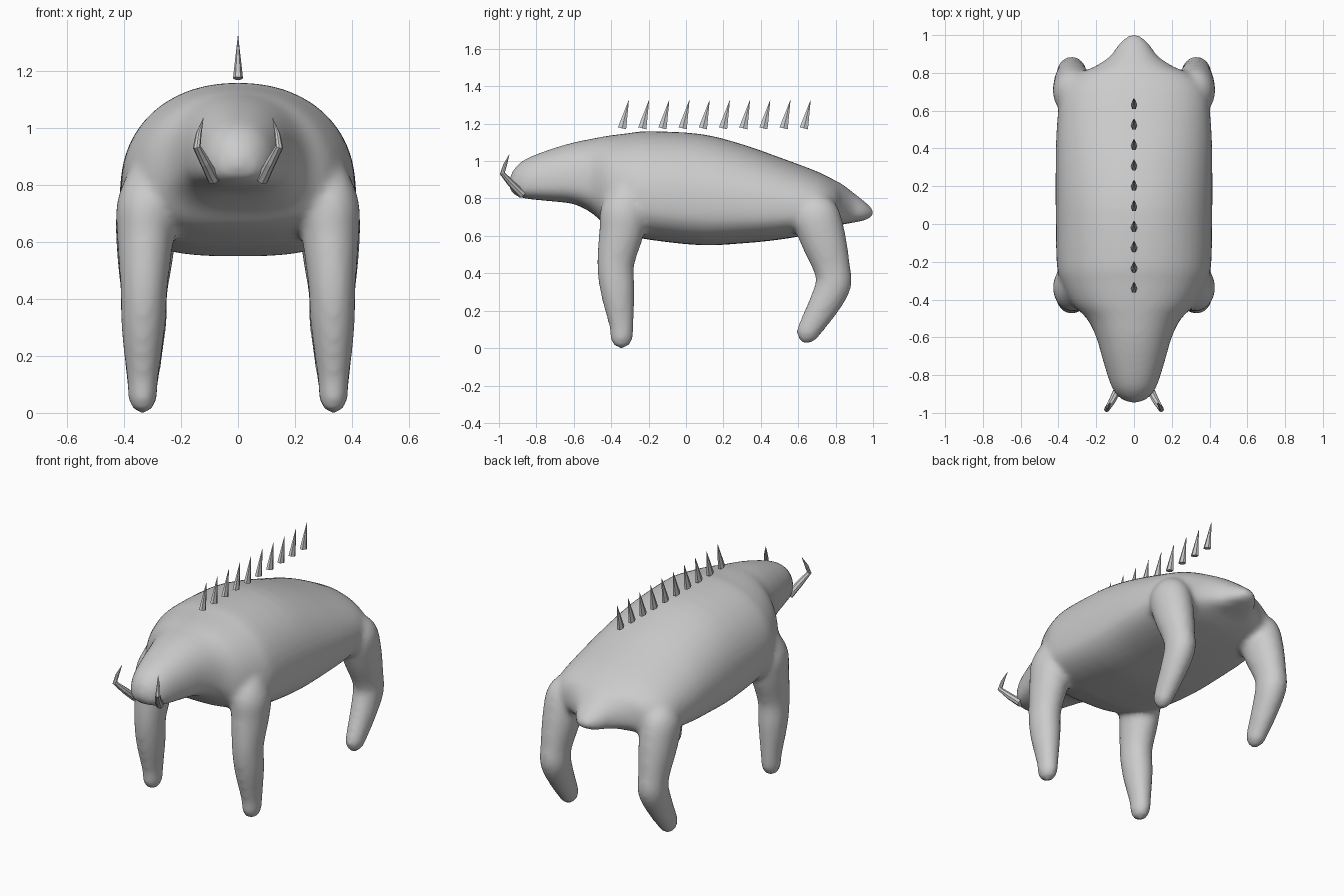
import bpy, bmesh, math
from mathutils import Vector

cube = bpy.data.objects.get("Cube")
if cube:
    bpy.data.objects.remove(cube, do_unlink=True)

GREY = (0.6, 0.6, 0.6, 1)
grey = bpy.data.materials.new("plain grey")
grey.use_nodes = True
grey.diffuse_color = GREY
for node in grey.node_tree.nodes:
    if node.type == 'BSDF_PRINCIPLED':
        node.inputs["Base Color"].default_value = GREY


def resample(rows, steps):
    """Smooth spline through rows of numbers."""
    out = []
    last = len(rows) - 1
    for i in range(last):
        p = [rows[max(0, min(last, i + k))] for k in (-1, 0, 1, 2)]
        for s in range(steps):
            t = s / steps
            out.append([b + t * (c - a) / 2
                        + t * t * (2 * a - 5 * b + 4 * c - d) / 2
                        + t ** 3 * (3 * b - a - 3 * c + d) / 2
                        for a, b, c, d in zip(*p)])
    return out + [list(rows[-1])]


def loft(bm, rings):
    """Skin a list of closed rings and cap both ends."""
    loops = [[bm.verts.new(co) for co in ring] for ring in rings]
    n = len(loops[0])
    for a, b in zip(loops, loops[1:]):
        for i in range(n):
            j = (i + 1) % n
            bm.faces.new((a[i], a[j], b[j], b[i]))
    bm.faces.new(loops[0][::-1])
    bm.faces.new(loops[-1])


def tube(bm, rows, sides, flat=1.0):
    """Tapered tube along (x, y, z, radius) rows."""
    pts = [Vector(r[:3]) for r in rows]
    rings = []
    for i, p in enumerate(pts):
        t = (pts[min(i + 1, len(pts) - 1)] - pts[max(i - 1, 0)]).normalized()
        u = (Vector((1, 0, 0)) - t * t.x).normalized()
        v = t.cross(u)
        r = max(rows[i][3], 0.001)
        angles = [math.tau * k / sides for k in range(sides)]
        rings.append([p + r * (flat * math.cos(a) * u + math.sin(a) * v) for a in angles])
    loft(bm, rings)


def finish(name, bm):
    bmesh.ops.recalc_face_normals(bm, faces=bm.faces[:])
    mesh = bpy.data.meshes.new(name)
    bm.to_mesh(mesh)
    bm.free()
    mesh.materials.append(grey)
    obj = bpy.data.objects.new(name, mesh)
    bpy.context.collection.objects.link(obj)
    return obj


def power(c, n):
    return math.copysign(abs(c) ** (2 / n), c)


# Torso with head and tail: y, top, bottom, half width
TORSO = [
    (-0.945, 0.90, 0.86, 0.02), (-0.925, 0.95, 0.825, 0.07), (-0.86, 1.01, 0.80, 0.12),
    (-0.72, 1.065, 0.785, 0.165), (-0.6, 1.10, 0.77, 0.20), (-0.5, 1.12, 0.72, 0.25),
    (-0.42, 1.135, 0.65, 0.33), (-0.3, 1.15, 0.605, 0.39), (-0.2, 1.16, 0.58, 0.41),
    (0.08, 1.145, 0.55, 0.415), (0.3, 1.09, 0.56, 0.415), (0.5, 1.02, 0.58, 0.41),
    (0.7, 0.945, 0.615, 0.385), (0.79, 0.90, 0.645, 0.31), (0.83, 0.88, 0.66, 0.215),
    (0.89, 0.835, 0.67, 0.125), (0.96, 0.78, 0.685, 0.075), (1.005, 0.74, 0.71, 0.02),
]
bm = bmesh.new()
rings = []
for y, top, low, w in resample(TORSO, 3):
    mid = low + 0.37 * (top - low)
    ring = []
    for k in range(48):
        a = math.tau * k / 48
        c, s = math.cos(a), math.sin(a)
        n, h = (2.15, top - mid) if s > 0 else (2.8, mid - low)
        ring.append((w * power(c, n), y, mid + h * power(s, n)))
    rings.append(ring)
loft(bm, rings)

# Legs: x, y, z, radius
FRONT_LEG = [
    (0.31, -0.30, 0.88, 0.07), (0.32, -0.33, 0.74, 0.125), (0.325, -0.345, 0.62, 0.12),
    (0.33, -0.376, 0.45, 0.1), (0.333, -0.365, 0.3, 0.092), (0.335, -0.345, 0.12, 0.066),
    (0.335, -0.345, 0.05, 0.06), (0.335, -0.345, 0.015, 0.042), (0.335, -0.345, -0.003, 0.01),
]
REAR_LEG = [
    (0.31, 0.66, 0.8, 0.07), (0.32, 0.69, 0.72, 0.125), (0.325, 0.735, 0.58, 0.122),
    (0.33, 0.782, 0.42, 0.098), (0.33, 0.785, 0.33, 0.096), (0.333, 0.72, 0.2, 0.08),
    (0.335, 0.665, 0.11, 0.066), (0.335, 0.642, 0.06, 0.055), (0.335, 0.63, 0.022, 0.012),
]
for side in (-1, 1):
    for leg in (FRONT_LEG, REAR_LEG):
        rows = [(side * x, y, z, r) for x, y, z, r in resample(leg, 4)]
        tube(bm, rows, 24, 0.84)

# Fuse torso and legs into one soft skin
body = finish("body", bm)
fuse = body.modifiers.new("fuse", 'REMESH')
fuse.mode = 'VOXEL'
fuse.voxel_size = 0.016
fuse.use_smooth_shade = True
soften = body.modifiers.new("soften", 'SMOOTH')
soften.factor = 0.5
soften.iterations = 10

# Bent tusks beside the mouth
TUSK = [(0.085, -0.875, 0.82, 0.022), (0.115, -0.935, 0.88, 0.019),
        (0.145, -0.982, 0.935, 0.014), (0.138, -0.967, 0.98, 0.01),
        (0.122, -0.945, 1.035, 0.001)]
for side, name in ((1, "left_tusk"), (-1, "right_tusk")):
    bm = bmesh.new()
    tube(bm, [(side * x, y, z, r) for x, y, z, r in TUSK], 8)
    finish(name, bm)

# Row of spines floating above the back
for i in range(10):
    y = -0.342 + 0.108 * i
    bm = bmesh.new()
    tube(bm, [(0, y, 1.175, 0.026), (0, y + 0.036, 1.325, 0.001)], 6, 0.68)
    finish(f"spine_{i + 1}", bm)
